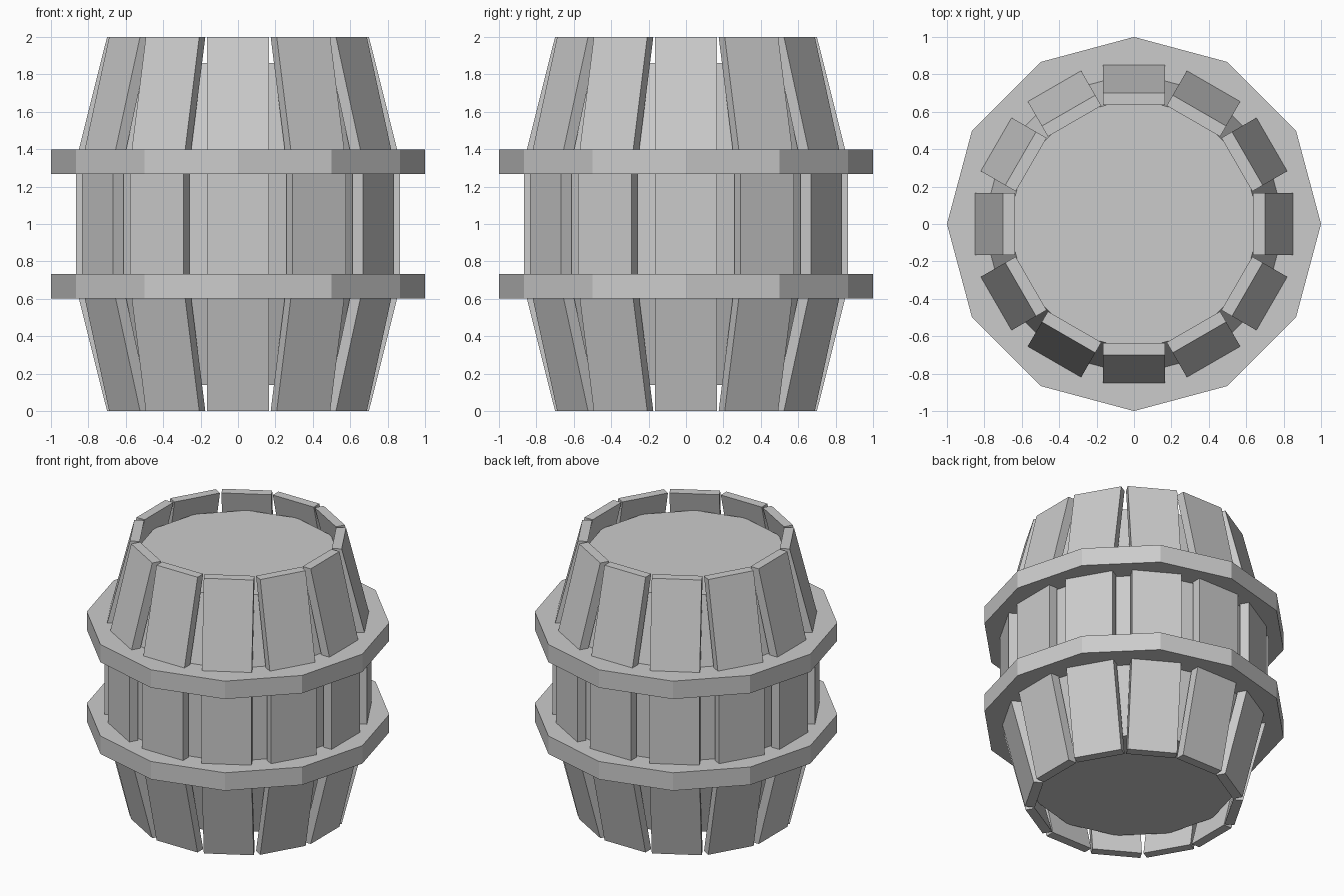
import bpy, bmesh, math
from mathutils import Matrix

if "Cube" in bpy.data.objects:
    bpy.data.objects.remove(bpy.data.objects["Cube"])

N = 12


def make_object(name, bm):
    bmesh.ops.recalc_face_normals(bm, faces=bm.faces)
    me = bpy.data.meshes.new(name)
    bm.to_mesh(me)
    bm.free()
    ob = bpy.data.objects.new(name, me)
    bpy.context.collection.objects.link(ob)
    return ob


def lathe(name, profile):
    """Closed 12-sided solid from (radius, z) rings, corners on the axes."""
    bm = bmesh.new()
    rings = [[bm.verts.new((r * math.cos(2 * math.pi * i / N),
                            r * math.sin(2 * math.pi * i / N), z))
              for i in range(N)] for r, z in profile]
    for a, b in zip(rings, rings[1:]):
        for i in range(N):
            j = (i + 1) % N
            bm.faces.new((a[i], a[j], b[j], b[i]))
    bm.faces.new(rings[0][::-1])
    bm.faces.new(rings[-1])
    return make_object(name, bm)


def stave(name, angle):
    """Bent plank: bowed strip of box sections, turned about z."""
    half, thick = 0.165, 0.065
    bm = bmesh.new()
    rings = []
    for r, z in ((0.70, 0), (0.867, 0.667), (0.867, 1.333), (0.70, 2)):
        rings.append([bm.verts.new(p) for p in (
            (r - thick, -half, z), (r, -half, z),
            (r, half, z), (r - thick, half, z))])
    for a, b in zip(rings, rings[1:]):
        for i in range(4):
            j = (i + 1) % 4
            bm.faces.new((a[i], a[j], b[j], b[i]))
    bm.faces.new(rings[0][::-1])
    bm.faces.new(rings[-1])
    bm.transform(Matrix.Rotation(angle, 4, 'Z'))
    return make_object(name, bm)


# Outer planks
for k in range(N):
    stave(f"stave_{k + 1}", 2 * math.pi * k / N)

# Inner body with recessed lids
lathe("inner_barrel", [(0.675, 0.14), (0.828, 0.667), (0.828, 1.333), (0.675, 1.862)])

# Two hoops
for name, z in (("lower_hoop", 0.667), ("upper_hoop", 1.333)):
    lathe(name, [(1.0, z - 0.065), (1.0, z + 0.065)])
